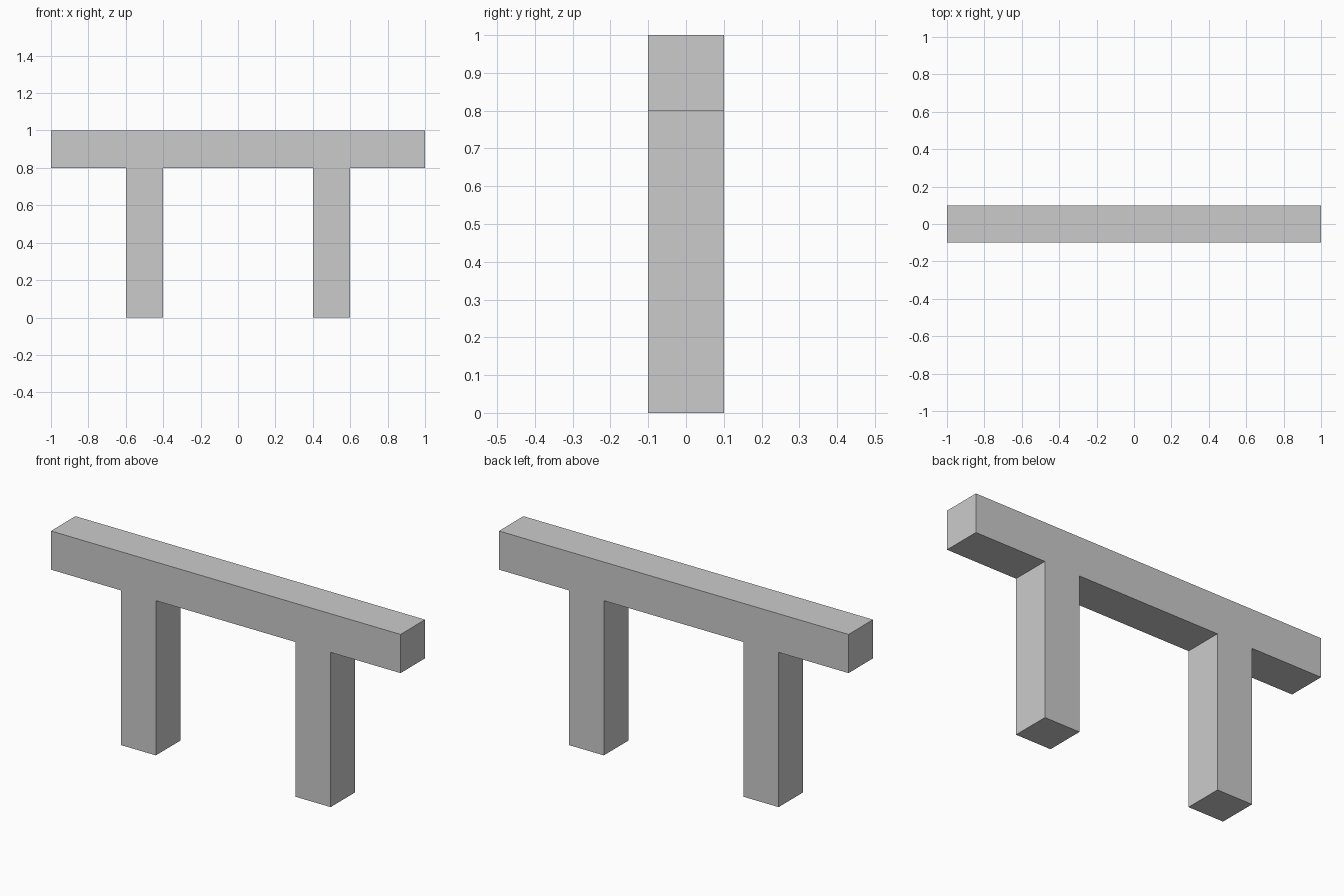
import bpy
import bmesh

if "Cube" in bpy.data.objects:
    bpy.data.objects.remove(bpy.data.objects["Cube"])

HALF_DEPTH = 0.1

# Right half of the front outline (x, z), mirrored to close the profile
right = [(0.4, 0.8), (0.4, 0.0), (0.6, 0.0), (0.6, 0.8), (1.0, 0.8), (1.0, 1.0)]
outline = right + [(-x, z) for x, z in reversed(right)]

# Beam with two square posts: one profile extruded front to back
bm = bmesh.new()
front = bm.faces.new([bm.verts.new((x, -HALF_DEPTH, z)) for x, z in outline])
back = bmesh.ops.extrude_face_region(bm, geom=[front], use_keep_orig=True)
moved = [v for v in back["geom"] if isinstance(v, bmesh.types.BMVert)]
bmesh.ops.translate(bm, vec=(0, 2 * HALF_DEPTH, 0), verts=moved)
bmesh.ops.recalc_face_normals(bm, faces=bm.faces)

mesh = bpy.data.meshes.new("beam_with_posts")
bm.to_mesh(mesh)
bm.free()
bpy.context.collection.objects.link(bpy.data.objects.new("beam_with_posts", mesh))
